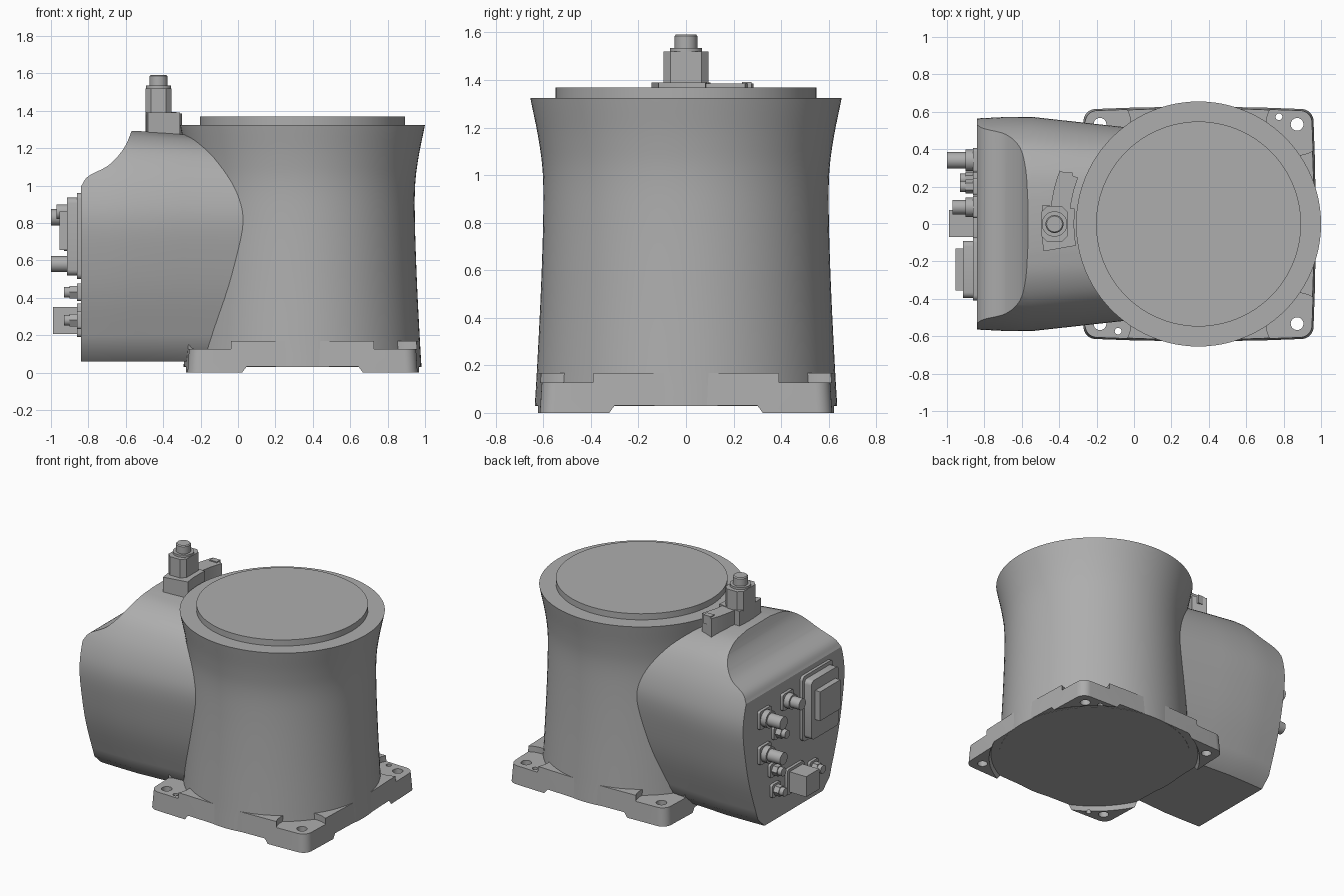
import bpy, bmesh, math
from mathutils import Vector, Matrix

cube = bpy.data.objects.get("Cube")
if cube:
    bpy.data.objects.remove(cube, do_unlink=True)

grey = bpy.data.materials.new("cast_grey")
grey.use_nodes = True
grey.diffuse_color = (0.42, 0.42, 0.42, 1)
grey.node_tree.nodes["Principled BSDF"].inputs["Base Color"].default_value = grey.diffuse_color
CX = 0.345  # column axis


def finish(name, bm, angle=30):
    bmesh.ops.recalc_face_normals(bm, faces=bm.faces)
    mesh = bpy.data.meshes.new(name)
    bm.to_mesh(mesh)
    bm.free()
    mesh.materials.append(grey)
    ob = bpy.data.objects.new(name, mesh)
    bpy.context.collection.objects.link(ob)
    smooth(ob, angle)
    return ob


def activate(ob):
    bpy.ops.object.select_all(action='DESELECT')
    ob.select_set(True)
    bpy.context.view_layer.objects.active = ob


def smooth(ob, angle=30):
    activate(ob)
    bpy.ops.object.shade_smooth_by_angle(angle=math.radians(angle))


def loft(name, rings):
    """Skin a stack of equal-length closed rings and cap both ends."""
    bm = bmesh.new()
    loops = [[bm.verts.new(p) for p in ring] for ring in rings]
    n = len(loops[0])
    for a, b in zip(loops, loops[1:]):
        for i in range(n):
            j = (i + 1) % n
            bm.faces.new((a[i], a[j], b[j], b[i]))
    bm.faces.new(loops[0][::-1])
    bm.faces.new(loops[-1])
    return finish(name, bm)


def lathe(name, profile, center, axis='Z', n=32):
    """Rings of (radius, position) around z, or around x."""
    rings = []
    for r, h in profile:
        ring = []
        for i in range(n):
            a = 2 * math.pi * i / n
            u, v = r * math.cos(a), r * math.sin(a)
            ring.append((center[0] + u, center[1] + v, h) if axis == 'Z'
                        else (h, center[0] + u, center[1] + v))
        rings.append(ring)
    return loft(name, rings)


def box(name, lo, hi, bevel=0.0, vertical=False):
    bm = bmesh.new()
    bmesh.ops.create_cube(bm, size=1)
    lo, hi = Vector(lo), Vector(hi)
    for v in bm.verts:
        v.co = Vector([(l + h) / 2 + c * (h - l) for l, h, c in zip(lo, hi, v.co)])
    if bevel:
        k = 2 if vertical else 0  # bevel only edges along this axis
        edges = [e for e in bm.edges
                 if abs(e.verts[0].co[k] - e.verts[1].co[k]) > 0.9 * (hi - lo)[k]]
        bmesh.ops.bevel(bm, geom=edges, offset=bevel, segments=1 if vertical else 4,
                        profile=0.5, affect='EDGES')
    return finish(name, bm)


def cut(ob, *cutters):
    for c in cutters:
        mod = ob.modifiers.new("cut", 'BOOLEAN')
        mod.operation, mod.solver, mod.object = 'DIFFERENCE', 'EXACT', c
        activate(ob)
        bpy.ops.object.modifier_apply(modifier=mod.name)
        bpy.data.objects.remove(c, do_unlink=True)
    smooth(ob)


def spline(pts, steps=5):
    """Catmull-Rom curve through 2D points."""
    p = [Vector(q) for q in pts]
    p = [2 * p[0] - p[1]] + p + [2 * p[-1] - p[-2]]
    out = []
    for a, b, c, d in zip(p, p[1:], p[2:], p[3:]):
        for s in range(steps):
            t = s / steps
            out.append(0.5 * (2 * b + (c - a) * t + (2 * a - 5 * b + 4 * c - d) * t * t
                              + (3 * b - a - 3 * c + d) * t ** 3))
    return out + [p[-2]]


# Waisted column and its top disc
waist = spline([(0.636, 0.03), (0.626, 0.2), (0.611, 0.5), (0.601, 0.8),
                (0.602, 1.0), (0.62, 1.15), (0.655, 1.325)], 6)
lathe("column", waist, (CX, 0), n=96)
lathe("top_disc", [(0.548, 1.31), (0.548, 1.368)], (CX, 0), n=96)

# Base plate: rounded square with slightly bowed sides and corner feet
outline = []
for q in range(4):
    turn = Matrix.Rotation(q * math.pi / 2, 2)
    outline.append(turn @ Vector((0.63, 0)))
    for i in range(9):
        a = math.pi / 2 * i / 8
        outline.append(turn @ Vector((0.545 + 0.065 * math.cos(a), 0.545 + 0.065 * math.sin(a))))
base = loft("base_plate", [[(CX + p.x * s, p.y * s, z) for p in outline]
                           for s, z in ((1.008, 0), (0.99, 0.168))])
cutters = [lathe("foot_relief", [(0.71, -0.02), (0.69, 0.032)], (CX, 0), n=96)]
for sx in (-1, 1):
    for sy in (-1, 1):
        at = (CX + sx * 0.527, sy * 0.533)
        cutters.append(lathe("pocket", [(0.165, 0.127), (0.165, 0.3)], at, n=48))
        cutters.append(lathe("bolt_hole", [(0.034, -0.1), (0.034, 0.25)], at))
for at in ((0.775, 0.573), (-0.085, -0.573)):
    cutters.append(lathe("dowel_hole", [(0.018, -0.1), (0.018, 0.25)], at))
cut(base, *cutters)

# Rear housing: lofted section, with a scooped upper back edge
side = spline([(0.13, 1.293), (0.28, 1.27), (0.41, 1.2), (0.5, 1.08), (0.555, 0.94),
               (0.573, 0.8), (0.55, 0.62), (0.5, 0.4), (0.405, 0.13)], 4)
half = side + [Vector((0.33, 0.06))]
section = half + [Vector((-p.x, p.y)) for p in reversed(half)]
rings = []
for x, w, drop in ((-0.84, 0.985, 0), (-0.7, 0.997, 0), (-0.55, 1, 0),
                   (-0.3, 0.952, 0.02), (0.1, 0.875, 0.06)):
    rings.append([(x, p.x * w, p.y - drop * max(0, p.y - 0.8) / 0.5) for p in section])
housing = loft("rear_housing", rings)
scoop = [Vector((-0.95, 0.9)), Vector((-0.88, 0.93))] + spline(
    [(-0.84, 0.995), (-0.8, 1.05), (-0.69, 1.11), (-0.61, 1.2), (-0.565, 1.3)], 5)
scoop += [Vector((-0.55, 1.45)), Vector((-0.95, 1.45))]
cut(housing, loft("scoop", [[(p.x, y, p.y) for p in scoop] for y in (-0.8, 0.8)]))


# Curved bracket sitting on the housing
def arc_block(name, r0, r1, a0, a1, z0, z1):
    angles = [math.radians(180 - a0 - (a1 - a0) * i / 8) for i in range(9)]
    pts = [(r1, a) for a in angles] + [(r0, a) for a in reversed(angles)]
    loft(name, [[(CX + r * math.cos(a), r * math.sin(a), z) for r, a in pts] for z in (z0, z1)])


arc_block("bracket_wide", 0.665, 0.84, -10, 7, 1.25, 1.39)
arc_block("bracket_narrow", 0.69, 0.795, 7, 21, 1.25, 1.385)
box("bracket_lip", (-0.385, 0.235, 1.33), (-0.33, 0.275, 1.392))

# Upright connector on the bracket
box("connector_block", (-0.495, -0.095, 1.38), (-0.355, 0.095, 1.52), 0.03, True)
lathe("connector_collar", [(0.068, 1.5), (0.068, 1.535)], (-0.425, 0))
lathe("connector_tip", [(0.048, 1.5), (0.048, 1.585), (0.042, 1.592)], (-0.425, 0))

# Rectangular multi-pin socket on the rear face
box("socket_plate", (-0.86, -0.41, 0.5), (-0.83, -0.07, 0.96), 0.03)
box("socket_frame", (-0.915, -0.395, 0.52), (-0.85, -0.09, 0.935), 0.03)
box("socket_cover", (-0.955, -0.355, 0.655), (-0.9, -0.13, 0.86))

# Round sockets: y, z, radius, tip position
for i, (y, z, r, tip) in enumerate(((0.34, 0.83, 0.052, -1.0), (0.34, 0.58, 0.05, -1.0),
                                    (0.09, 0.86, 0.046, -0.97), (0.2, 0.68, 0.034, -0.93),
                                    (0.24, 0.43, 0.034, -0.93), (0.22, 0.28, 0.034, -0.93),
                                    (-0.2, 0.28, 0.034, -0.93))):
    e = r + 0.013
    box(f"socket_flange_{i}", (-0.86, y - e, z - e), (-0.83, y + e, z + e), 0.015)
    lathe(f"socket_nut_{i}", [(r * 1.12, -0.84), (r * 1.12, -0.9)], (y, z), 'X', 6 if r < 0.04 else 24)
    lathe(f"socket_barrel_{i}", [(r * 0.85, -0.85), (r * 0.85, tip)], (y, z), 'X', 24)

# Square network port
box("port_flange", (-0.86, -0.09, 0.19), (-0.83, 0.1, 0.37), 0.02)
box("port_body", (-0.99, -0.07, 0.207), (-0.84, 0.075, 0.35))
